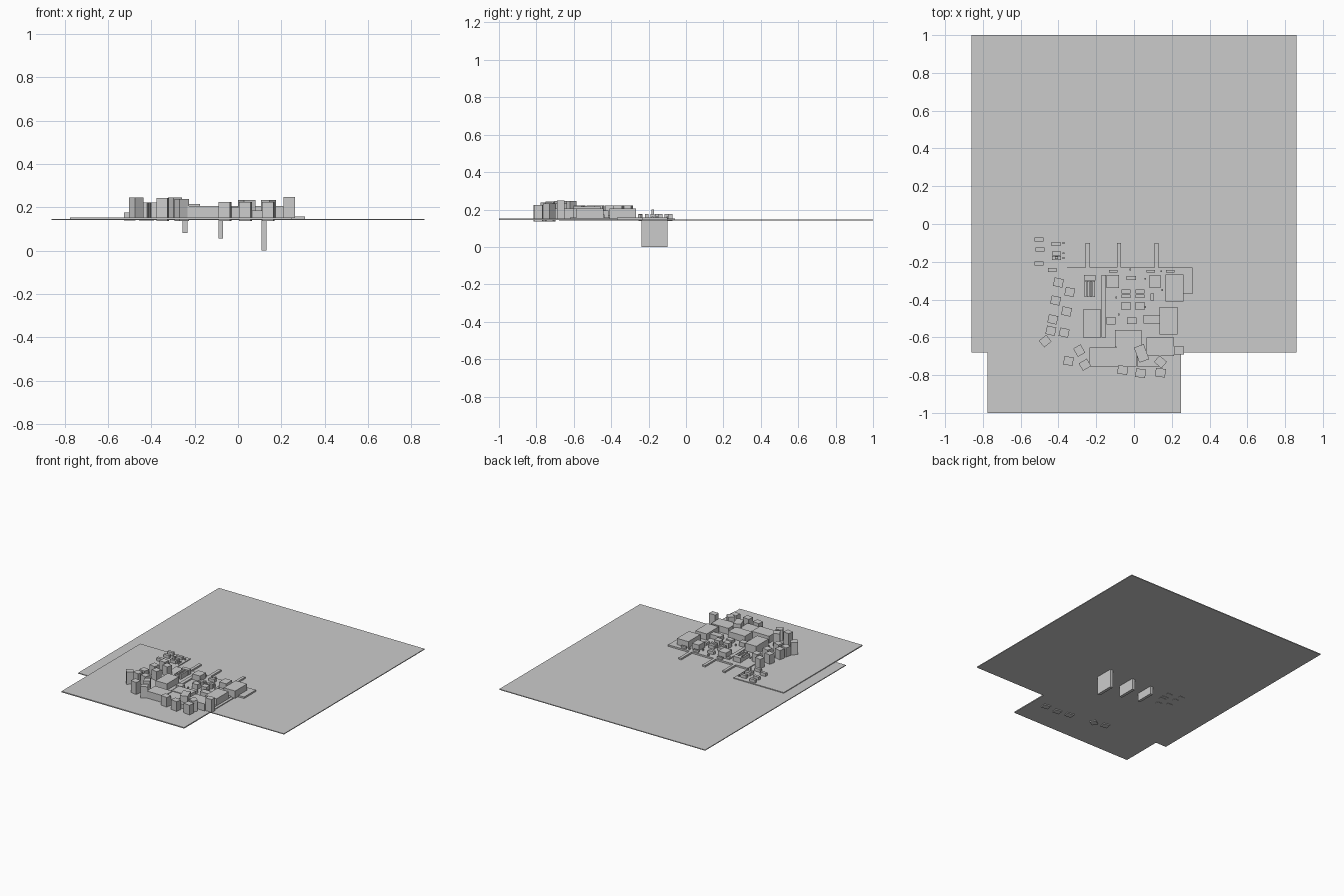
import bpy
import bmesh
from math import radians
from mathutils import Matrix

default_cube = bpy.data.objects.get("Cube")
if default_cube:
    bpy.data.objects.remove(default_cube, do_unlink=True)

stone = bpy.data.materials.new("plain_grey")
stone.use_nodes = True
grey = (0.6, 0.6, 0.6, 1.0)
stone.diffuse_color = grey
stone.node_tree.nodes["Principled BSDF"].inputs["Base Color"].default_value = grey

GROUND = 0.15


def add_object(name, bm):
    """Turn a bmesh into a flat shaded grey object."""
    bmesh.ops.recalc_face_normals(bm, faces=bm.faces)
    mesh = bpy.data.meshes.new(name)
    bm.to_mesh(mesh)
    bm.free()
    mesh.materials.append(stone)
    obj = bpy.data.objects.new(name, mesh)
    bpy.context.collection.objects.link(obj)
    return obj


def block(name, x, y, width, depth, top, base=GROUND, turn=0):
    """Box centred on x, y and standing between base and top."""
    bm = bmesh.new()
    place = Matrix.Translation((x, y, (base + top) / 2))
    spin = Matrix.Rotation(radians(turn), 4, "Z")
    size = Matrix.Diagonal((width, depth, top - base, 1))
    bmesh.ops.create_cube(bm, size=1, matrix=place @ spin @ size)
    return add_object(name, bm)


def slab(name, outline, base, top):
    """Flat plate extruded upward from an outline."""
    bm = bmesh.new()
    face = bm.faces.new([bm.verts.new((x, y, base)) for x, y in outline])
    made = bmesh.ops.extrude_face_region(bm, geom=[face])["geom"]
    corners = [v for v in made if isinstance(v, bmesh.types.BMVert)]
    bmesh.ops.translate(bm, verts=corners, vec=(0, 0, top - base))
    return add_object(name, bm)


# Sea and land plates
block("sea_plate", 0, 0.16, width=1.72, depth=1.68, base=0.14, top=0.146)
slab("land_plate", [(-0.775, -1), (0.25, -1), (0.25, -0.37), (0.31, -0.37), (0.31, -0.23),
                    (-0.355, -0.23), (-0.355, -0.06), (-0.775, -0.06)], base=0.144, top=0.152)
slab("quay_plate", [(-0.355, -0.23), (0.31, -0.23), (0.31, -0.37), (0.23, -0.37),
                    (0.23, -0.62), (-0.27, -0.62), (-0.27, -0.37), (-0.355, -0.37)],
     base=0.15, top=0.158)

# Three jetties with walls reaching into the sea
for side, x, foot in (("west", -0.245, 0.08), ("middle", -0.08, 0.055), ("east", 0.12, 0)):
    block("jetty_" + side, x, -0.169, width=0.022, depth=0.138, base=foot, top=0.158)

# Turned houses along the west edge
west_row = [(-0.4, -0.31), (-0.34, -0.36), (-0.415, -0.405), (-0.357, -0.463),
            (-0.43, -0.505), (-0.44, -0.565), (-0.37, -0.575)]
for number, (x, y) in enumerate(west_row):
    block(f"west_house_{number}", x, y, width=0.05, depth=0.045, top=0.222, turn=-12)
block("corner_house", -0.47, -0.62, width=0.05, depth=0.045, top=0.245, turn=40)
block("bend_house", -0.29, -0.67, width=0.045, depth=0.05, top=0.245, turn=30)
block("gate_house", -0.26, -0.745, width=0.05, depth=0.045, top=0.237, base=0.137, turn=30)
block("field_house", -0.347, -0.725, width=0.05, depth=0.045, top=0.243, base=0.137, turn=-10)

# Turned houses along the south edge
for number, (x, y) in enumerate([(-0.06, -0.773), (0.035, -0.79), (0.14, -0.787)]):
    block(f"south_house_{number}", x, y, width=0.053, depth=0.045, top=0.225, base=0.137, turn=-8)
block("yard_house", 0.14, -0.73, width=0.052, depth=0.045, top=0.233, turn=-40)
block("lane_house", 0.04, -0.685, width=0.055, depth=0.085, top=0.233, turn=20)

# Large halls
block("west_hall", -0.222, -0.527, width=0.095, depth=0.147, top=0.215)
block("west_hall_wing", -0.16, -0.435, width=0.026, depth=0.33, top=0.168)
block("south_hall", -0.163, -0.705, width=0.145, depth=0.1, top=0.205)
block("south_hall_wing", -0.04, -0.7, width=0.105, depth=0.11, top=0.2)
block("south_wall", 0.075, -0.725, width=0.12, depth=0.06, top=0.185)
block("middle_hall", -0.03, -0.605, width=0.14, depth=0.09, top=0.205)
block("south_east_hall", 0.138, -0.65, width=0.145, depth=0.1, top=0.205)
block("east_hall", 0.183, -0.513, width=0.095, depth=0.145, top=0.205)
block("east_hall_wing", 0.095, -0.503, width=0.09, depth=0.045, top=0.19)
block("harbour_hall", 0.215, -0.338, width=0.095, depth=0.143, top=0.205)
block("watch_tower", 0.237, -0.67, width=0.053, depth=0.042, top=0.248)

# Market with long stalls
block("market_head", -0.235, -0.285, width=0.06, depth=0.03, top=0.195)
for number in range(4):
    block(f"market_stall_{number}", -0.257 + number * 0.0145, -0.343, width=0.012, depth=0.085,
          top=0.185 + 0.008 * (number % 2))

# Houses near the quay
for name, x, y, width, depth, top in (
        ("west_store", -0.112, -0.305, 0.065, 0.07, 0.2),
        ("east_store", 0.11, -0.305, 0.058, 0.07, 0.2),
        ("square_house", -0.122, -0.512, 0.048, 0.04, 0.19),
        ("well_house", -0.012, -0.512, 0.05, 0.035, 0.18),
        ("narrow_shed", 0.096, -0.387, 0.018, 0.037, 0.178),
        ("north_shed", -0.014, -0.285, 0.05, 0.022, 0.18)):
    block(name, x, y, width=width, depth=depth, top=top)

# Paired cottages in the central square
for column, x in (("west", -0.042), ("east", 0.032)):
    for row, (y, depth) in enumerate([(-0.357, 0.021), (-0.382, 0.018), (-0.435, 0.042)]):
        block(f"cottage_{column}_{row}", x, y, width=0.046, depth=depth, top=0.183 + row * 0.006)

# Waterfront sheds
for number, x in enumerate((-0.11, 0.088, 0.192)):
    block(f"waterfront_shed_{number}", x, -0.25, width=0.044, depth=0.014, top=0.172)

# Small posts scattered around the square and quay
for number, (x, y) in enumerate([(-0.16, -0.29), (-0.095, -0.39), (-0.08, -0.48), (0.15, -0.35),
                                 (0.06, -0.29), (0.06, -0.44), (-0.02, -0.24), (0.145, -0.25)]):
    block(f"post_{number}", x, y, width=0.008, depth=0.01, top=0.172)

# Fishing huts on the north west shore
huts = [(-0.502, -0.083), (-0.497, -0.135), (-0.502, -0.21),
        (-0.412, -0.105), (-0.411, -0.155), (-0.411, -0.18), (-0.433, -0.243)]
for number, (x, y) in enumerate(huts):
    block(f"fishing_hut_{number}", x, y, width=0.047, depth=0.021, base=0.138, top=0.175)
block("hut_chimney", -0.411, -0.178, width=0.015, depth=0.014, top=0.2)
for number, y in enumerate((-0.1, -0.155, -0.18)):
    block(f"mooring_post_{number}", -0.373, y, width=0.01, depth=0.01, top=0.163)
